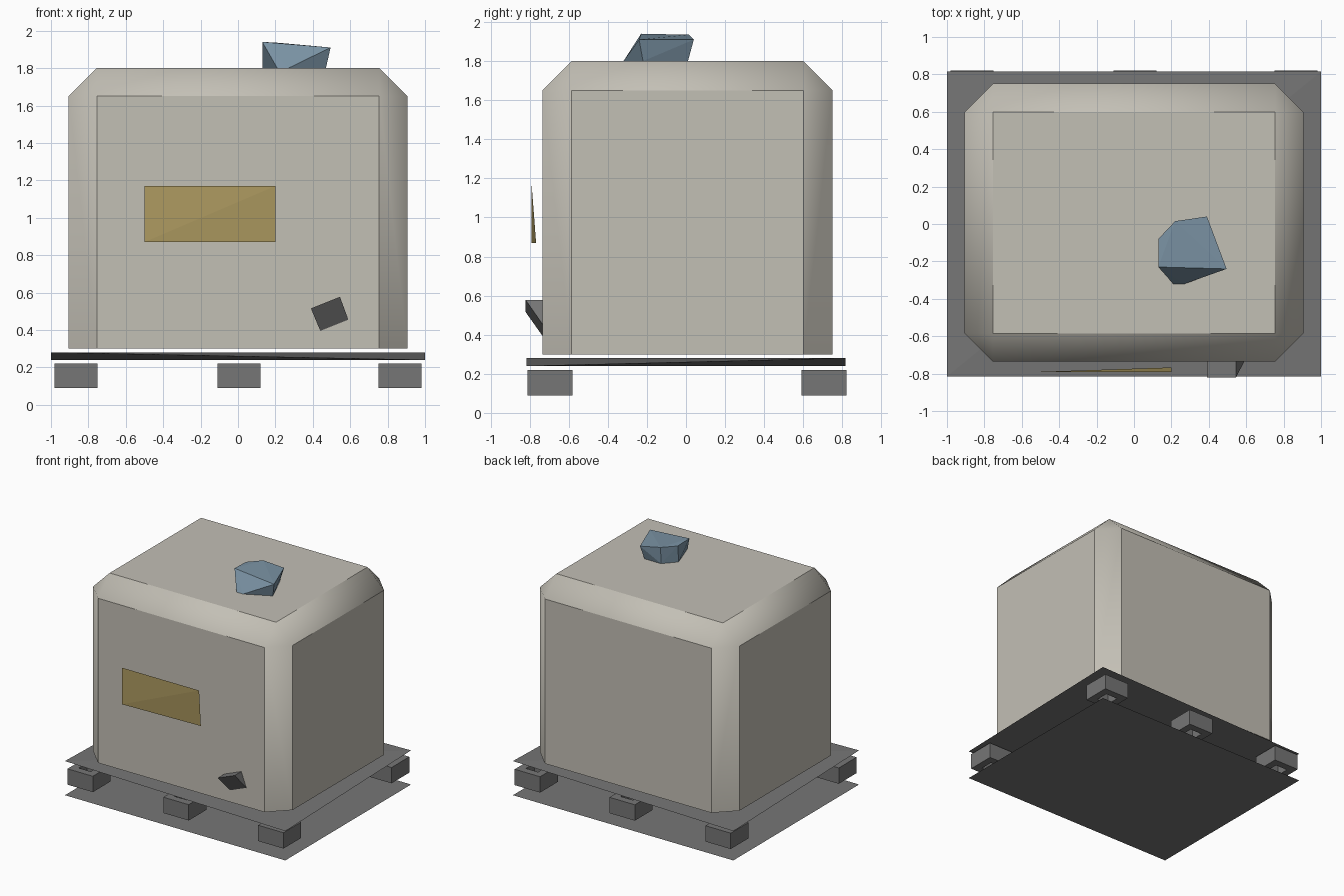
import bpy, bmesh, math
from mathutils import Matrix, Vector

cube = bpy.data.objects.get("Cube")
if cube:
    bpy.data.objects.remove(cube, do_unlink=True)


def material(name, color):
    m = bpy.data.materials.new(name)
    m.use_nodes = True
    m.diffuse_color = (*color, 1)
    bsdf = next(n for n in m.node_tree.nodes if n.type == 'BSDF_PRINCIPLED')
    bsdf.inputs["Base Color"].default_value = (*color, 1)
    return m


TANK = material("pale beige", (0.545, 0.523, 0.463))
DARK = material("dark grey", (0.18, 0.18, 0.18))
LABEL = material("mustard", (0.43, 0.33, 0.12))
CAP = material("slate blue", (0.195, 0.29, 0.37))


def finish(name, bm, mat):
    bmesh.ops.recalc_face_normals(bm, faces=bm.faces)
    me = bpy.data.meshes.new(name)
    bm.to_mesh(me)
    bm.free()
    me.materials.append(mat)
    ob = bpy.data.objects.new(name, me)
    bpy.context.collection.objects.link(ob)
    return ob


def hull(name, points, mat):
    """Faceted solid wrapped around a few points."""
    bm = bmesh.new()
    for p in points:
        bm.verts.new(p)
    bmesh.ops.convex_hull(bm, input=bm.verts[:])
    bmesh.ops.dissolve_limit(bm, angle_limit=0.01, verts=bm.verts[:], edges=bm.edges[:])
    return finish(name, bm, mat)


# Tank: box with wide chamfers on the upright and top edges
HX, Y0, Y1, Z0, Z1, C = 0.905, -0.735, 0.75, 0.30, 1.80, 0.15
tank_points = []
for sx in (-1, 1):
    for y, inner in ((Y0, Y0 + C), (Y1, Y1 - C)):
        for z in (Z0, Z1 - C):
            tank_points += [(sx * (HX - C), y, z), (sx * HX, inner, z)]
        tank_points.append((sx * (HX - C), inner, Z1))
tank = hull("tank", tank_points, TANK)
bpy.ops.object.select_all(action='DESELECT')
bpy.context.view_layer.objects.active = tank
tank.select_set(True)
bpy.ops.object.shade_smooth_by_angle(angle=math.radians(40))
tank.select_set(False)

# Pallet: thin bottom sheet and a slightly twisted deck
PX, PY = 1.0, 0.815
bm = bmesh.new()
bm.faces.new([bm.verts.new((x * PX, y * PY, 0))
              for x, y in ((-1, -1), (1, -1), (1, 1), (-1, 1))])
finish("pallet_base", bm, DARK)
hull("pallet_deck", [(x * PX, y * PY, 0.26 + 0.02 * x * y)
                     for x in (-1, 1) for y in (-1, 1)], DARK)


# Pallet feet: hollow square blocks along the front and back
def foot(name, cx, cy, half=0.115, wall=0.06, low=0.09, high=0.22):
    bm = bmesh.new()
    corners = ((-1, -1), (1, -1), (1, 1), (-1, 1))
    rings = [[bm.verts.new((cx + x * r, cy + y * r, z)) for x, y in corners]
             for r, z in ((half, low), (half, high), (half - wall, high), (half - wall, low))]
    for k in range(4):
        a, b = rings[k], rings[(k + 1) % 4]
        for i in range(4):
            j = (i + 1) % 4
            bm.faces.new((a[i], a[j], b[j], b[i]))
    finish(name, bm, DARK)


for row, y in (("front", -0.695), ("back", 0.705)):
    for place, x in (("right", -0.865), ("middle", 0.005), ("left", 0.865)):
        foot(f"{row}_{place}_foot", x, y)

# Label plate in front of the tank
hull("label", [(-0.5, -0.79, 0.87), (0.2, -0.767, 0.87),
               (0.2, -0.79, 1.17), (-0.5, -0.79, 1.17)], LABEL)

# Outlet valve: tilted wedge low on the front
upper = [(0.39, 0.515), (0.545, 0.577)]
lower = [(0.59, 0.455), (0.44, 0.395)]
hull("valve", [(x, -0.82, z) for x, z in upper]
     + [(x, -0.735, z) for x, z in upper + lower], DARK)

# Faceted filler cap on the lid
hull("filler_cap", [
    (0.13, -0.23, 1.94), (0.13, -0.08, 1.935), (0.22, 0.015, 1.935),
    (0.39, 0.04, 1.91), (0.495, -0.24, 1.91),
    (0.21, -0.32, 1.8), (0.27, -0.32, 1.8), (0.47, -0.22, 1.8),
    (0.37, 0.01, 1.8), (0.22, 0.01, 1.8), (0.13, -0.09, 1.8)], CAP)
